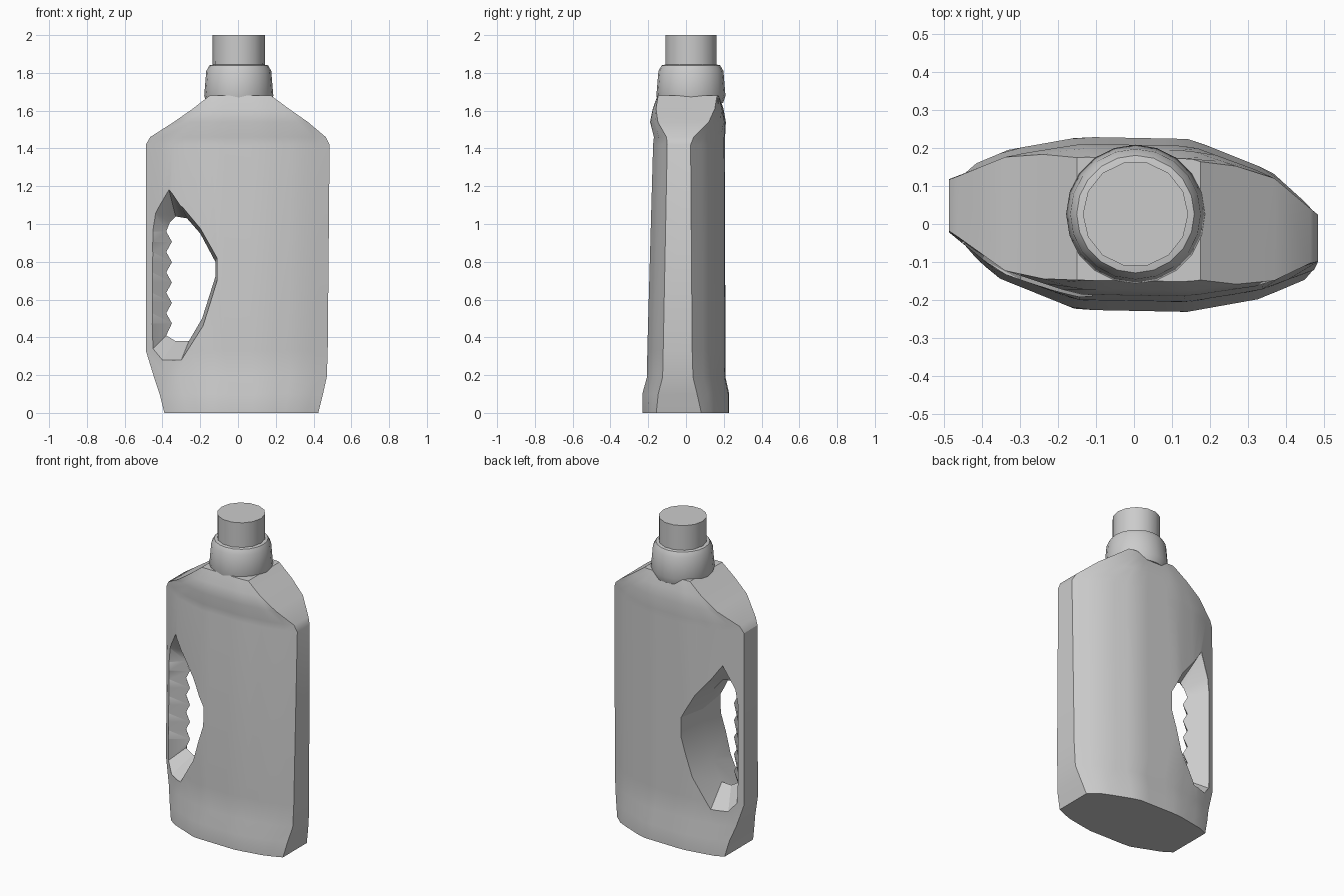
import bpy, bmesh, math

old = bpy.data.objects.get("Cube")
if old:
    bpy.data.objects.remove(old, do_unlink=True)

grey = bpy.data.materials.new("light_grey_plastic")
grey.use_nodes = True
grey.diffuse_color = (0.6, 0.6, 0.6, 1)
grey.node_tree.nodes["Principled BSDF"].inputs["Base Color"].default_value = (0.6, 0.6, 0.6, 1)


def loft(name, rings):
    """Skin a stack of equal closed rings and cap both ends."""
    bm = bmesh.new()
    loops = [[bm.verts.new(p) for p in ring] for ring in rings]
    n = len(loops[0])
    for a, b in zip(loops, loops[1:]):
        for i in range(n):
            j = (i + 1) % n
            bm.faces.new((a[i], a[j], b[j], b[i]))
    caps = [bm.faces.new(loops[0][::-1]), bm.faces.new(loops[-1])]
    bmesh.ops.triangulate(bm, faces=caps)
    bmesh.ops.recalc_face_normals(bm, faces=bm.faces)
    mesh = bpy.data.meshes.new(name)
    bm.to_mesh(mesh)
    bm.free()
    mesh.materials.append(grey)
    obj = bpy.data.objects.new(name, mesh)
    bpy.context.collection.objects.link(obj)
    return obj


def smooth(obj):
    bpy.ops.object.select_all(action='DESELECT')
    obj.select_set(True)
    bpy.context.view_layer.objects.active = obj
    bpy.ops.object.shade_smooth_by_angle(angle=math.radians(28))


# Plan outline of the body; the front is the back turned half a circle
PLAN = [(-.49, .115), (-.33, .175), (-.14, .205), (.15, .2), (.36, .125), (.49, .02)]


def back(x):
    for (x0, y0), (x1, y1) in zip(PLAN, PLAN[1:]):
        if x <= x1:
            return y0 + (y1 - y0) * (x - x0) / (x1 - x0)
    return PLAN[-1][1]


def front(x):
    return -back(-x)


def section(z, left, right, deep_back, deep_front):
    xs = [left + (right - left) * i / 14 for i in range(15)]
    return ([(x, front(x) * (deep_front if front(x) < 0 else 1), z) for x in xs]
            + [(x, back(x) * deep_back, z) for x in reversed(xs)])


# Body: foot lip, tall panel, overhanging shoulder
body = loft("bottle_body", [section(*s) for s in (
    (0, -.39, .425, 1.12, 1.13),
    (.1, -.415, .45, 1.12, 1.13),
    (.19, -.445, .47, 1.02, 1.01),
    (.33, -.488, .475, 1.02, 1),
    (1.42, -.488, .485, 1.01, .85),
    (1.46, -.465, .465, 1.01, .83),
    (1.54, -.34, .37, 1.03, .93),
    (1.61, -.24, .27, .97, .86),
    (1.68, -.15, .175, .86, .74))])

# Handle opening: (inner x, inner z, rim x, rim z), with finger grips on the left
grip = [(-.35 if i % 2 else -.38, .96 - .054 * i, -.455, .96 - .054 * i) for i in range(10)]
opening = [(-.2, .95, -.2, .98), (-.27, 1.03, -.3, 1.1), (-.33, 1.04, -.37, 1.2),
           (-.36, 1.01, -.44, 1.06)] + grip + [
    (-.38, .41, -.45, .34), (-.33, .38, -.4, .28), (-.26, .38, -.3, .28),
    (-.19, .5, -.185, .46), (-.12, .72, -.11, .7), (-.12, .8, -.11, .82)]
rim = [(p[2], p[3]) for p in opening]
cutter = loft("handle_cutter", [
    [(x, -.4, z) for x, z in rim],
    [(x, front(x), z) for x, z in rim],
    [(p[0], (front(p[0]) + back(p[0])) / 2, p[1]) for p in opening],
    [(x, back(x), z) for x, z in rim],
    [(x, .4, z) for x, z in rim]])
cutter.hide_render = True

cut = body.modifiers.new("handle_opening", 'BOOLEAN')
cut.object = cutter
cut.operation = 'DIFFERENCE'
cut.solver = 'EXACT'
bpy.context.view_layer.objects.active = body
bpy.ops.object.modifier_apply(modifier=cut.name)
bpy.data.objects.remove(cutter, do_unlink=True)
smooth(body)


# Collar and cap, turned around the neck axis
def turned(name, profile, sides):
    rings = [[(.004 + r * math.cos(math.tau * i / sides),
               .026 + r * math.sin(math.tau * i / sides), z) for i in range(sides)]
             for r, z in profile]
    smooth(loft(name, rings))


turned("neck_collar", [(.17, 1.64), (.183, 1.68), (.172, 1.81), (.155, 1.84), (.13, 1.845)], 20)
turned("cap", [(.138, 1.82), (.139, 2)], 14)
